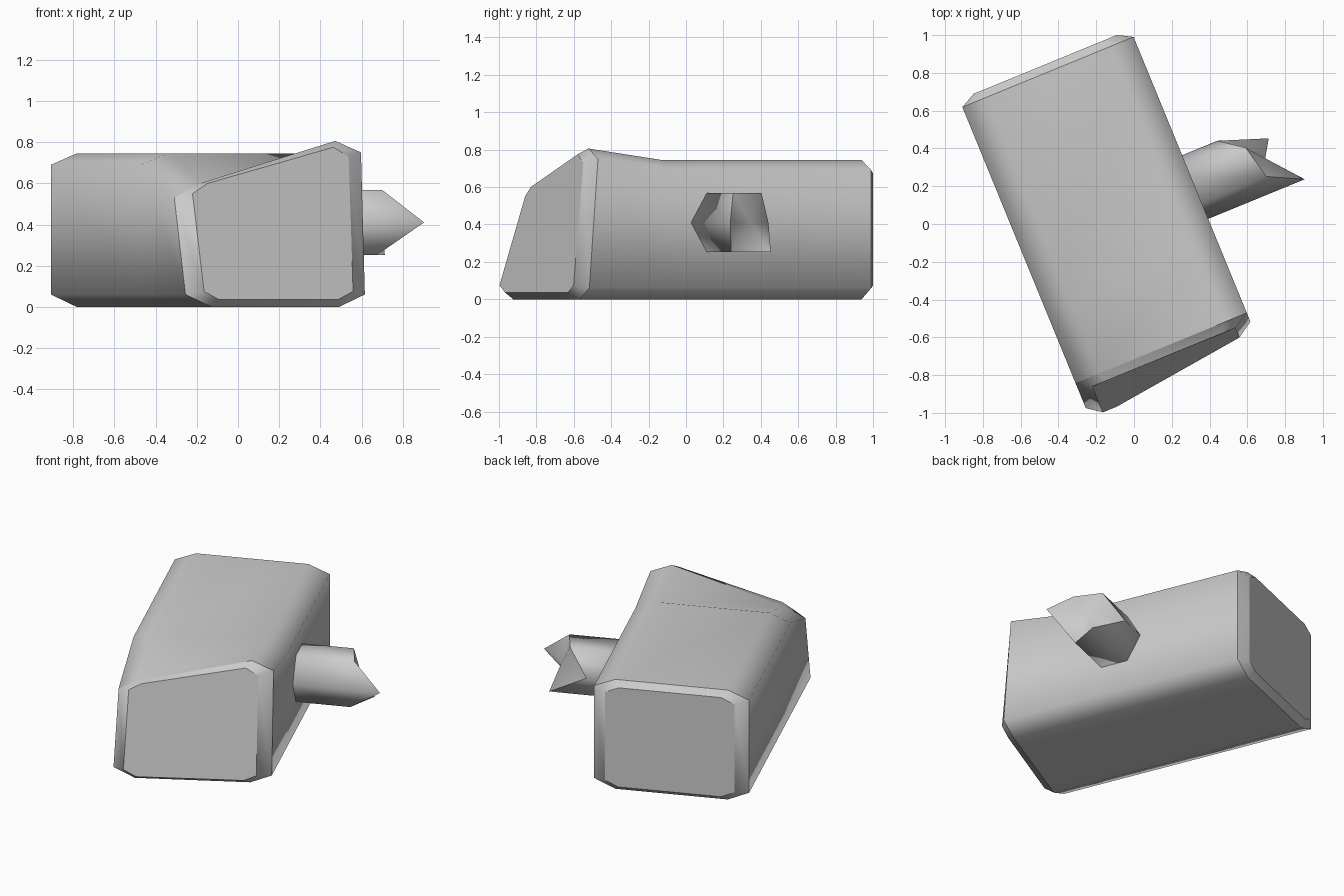
import bpy
import bmesh
import math

if "Cube" in bpy.data.objects:
    bpy.data.objects.remove(bpy.data.objects["Cube"])

# Single grey material
grey = bpy.data.materials.new("stone_grey")
grey.use_nodes = True
colour = (0.6, 0.6, 0.6, 1)
grey.diffuse_color = colour
grey.node_tree.nodes["Principled BSDF"].inputs["Base Color"].default_value = colour

TURN = math.radians(22.3)


def section(left, right, corner, low, cut, left_top, right_top, ends):
    """Eight-sided block section; tops are (side, crown), ends is (left low, right low, top) y."""
    a, b, t = ends
    return [(left, a, low + cut), (left + corner, a, low),
            (right - corner, b, low), (right, b, low + cut),
            (right, t, right_top[0]), (right - corner, t, right_top[1]),
            (left + corner, t, left_top[1]), (left, t, left_top[0])]


def loft(name, rings, sharp_rings, cap_points):
    """Skin rings together; each end is a flat cap or a fan to a point."""
    bm = bmesh.new()
    loops = [[bm.verts.new(p) for p in ring] for ring in rings]
    n = len(loops[0])
    for one, two in zip(loops, loops[1:]):
        for i in range(n):
            j = (i + 1) % n
            bm.faces.new((one[i], one[j], two[j], two[i]))
    for loop, point in zip((loops[0], loops[-1]), cap_points):
        if point is None:
            bm.faces.new(loop)
        else:
            tip = bm.verts.new(point)
            for i in range(n):
                bm.faces.new((loop[i], loop[(i + 1) % n], tip))
    bmesh.ops.recalc_face_normals(bm, faces=bm.faces)
    for f in bm.faces:
        f.smooth = True
    for k in sharp_rings:
        for i in range(n):
            bm.edges.get((loops[k][i], loops[k][(i + 1) % n])).smooth = False
    mesh = bpy.data.meshes.new(name)
    bm.to_mesh(mesh)
    bm.free()
    mesh.materials.append(grey)
    obj = bpy.data.objects.new(name, mesh)
    bpy.context.collection.objects.link(obj)
    obj.rotation_euler.z = TURN
    return obj


# Hammer head: bevelled back, straight body, skewed front
L, R = -0.606, 0.374
top = (0.69, 0.745)
head_rings = [
    section(L + 0.082, R - 0.077, 0.085, 0.035, 0.04, (0.67, 0.71), (0.67, 0.71), (0.96,) * 3),
    section(L, R, 0.135, 0, 0.06, top, top, (0.917,) * 3),
    section(L, R, 0.135, 0, 0.06, top, top, (-0.24,) * 3),
    section(L, R, 0.135, 0, 0.06, (0.53, 0.6), (0.75, 0.806), (-0.805, -0.712, -0.662)),
    section(L + 0.075, R - 0.085, 0.08, 0.035, 0.04, (0.55, 0.6), (0.73, 0.775),
            (-0.86, -0.768, -0.712)),
]
loft("hammer_head", head_rings, (0, 1, 3, 4), (None, None))

# Snapped six-sided handle stump with a jagged end
radius, mid_y, mid_z = 0.182, 0.058, 0.41
lengths = (0.576, 0.70, 0.744, 0.926, 0.717, 0.832)
stump, broken = [], []
for i, reach in enumerate(lengths):
    a = math.radians(60 * i)
    y, z = mid_y + radius * math.cos(a), mid_z + radius * math.sin(a)
    stump.append((0.3, y, z))
    broken.append((reach, y, z))
loft("handle_stump", [stump, broken], (1,), (None, (0.775, mid_y, mid_z)))
